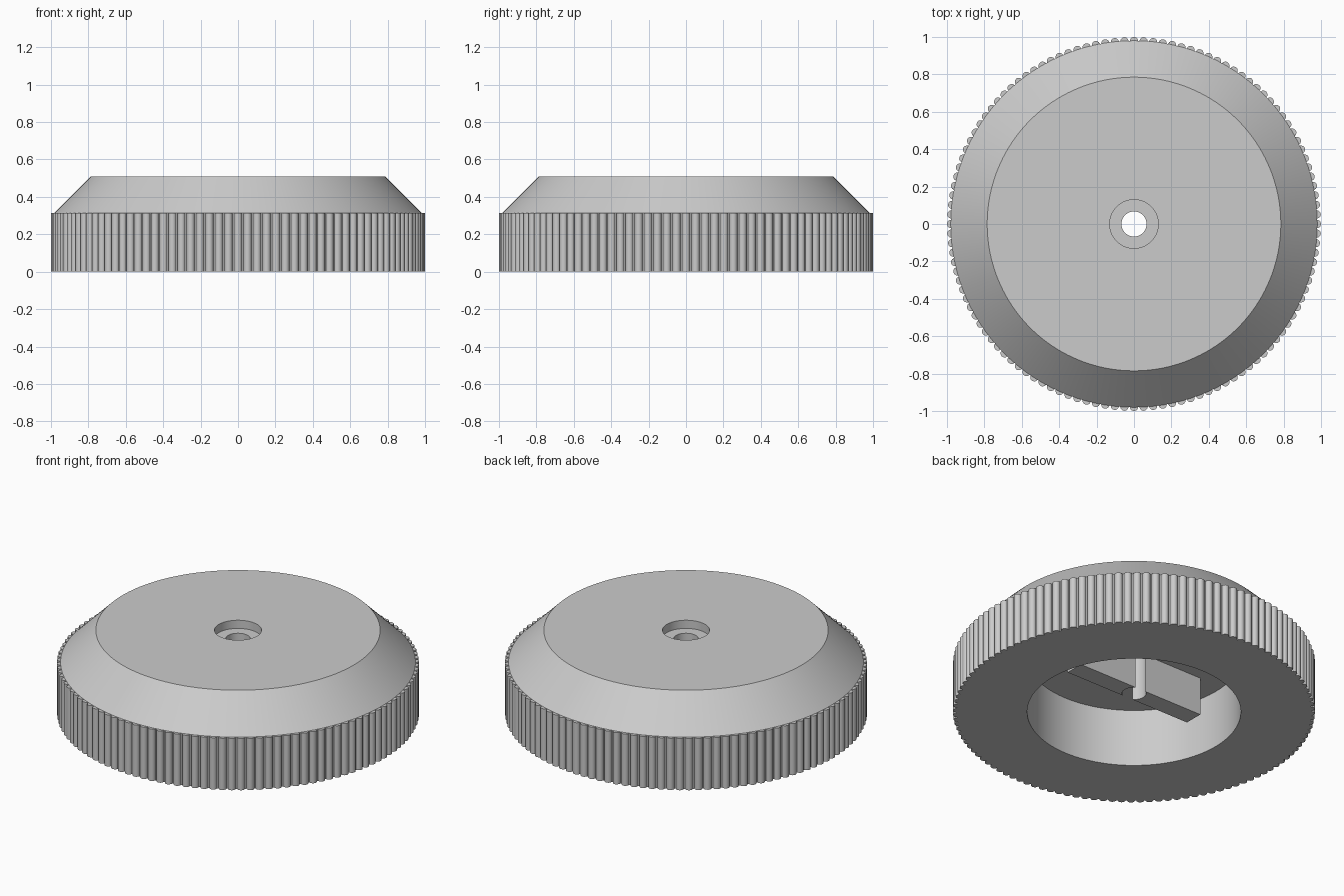
import bpy, bmesh, math

cube = bpy.data.objects.get("Cube")
if cube:
    bpy.data.objects.remove(cube, do_unlink=True)

grey = bpy.data.materials.new("plain_grey")
grey.use_nodes = True
COLOUR = (0.6, 0.6, 0.6, 1)
grey.diffuse_color = COLOUR
grey.node_tree.nodes["Principled BSDF"].inputs["Base Color"].default_value = COLOUR

HOLE_R = 0.067
CEILING = 0.35
RIM_R, RIM_Z = 0.98, 0.315


def finish(bm, name, angle=30):
    bmesh.ops.recalc_face_normals(bm, faces=bm.faces)
    mesh = bpy.data.meshes.new(name)
    bm.to_mesh(mesh)
    bm.free()
    mesh.materials.append(grey)
    obj = bpy.data.objects.new(name, mesh)
    bpy.context.collection.objects.link(obj)
    bpy.ops.object.select_all(action="DESELECT")
    obj.select_set(True)
    bpy.context.view_layer.objects.active = obj
    bpy.ops.object.shade_smooth_by_angle(angle=math.radians(angle))
    return obj


def lathe(name, profile, steps):
    bm = bmesh.new()
    rings = []
    for i in range(steps):
        a = math.tau * i / steps
        rings.append([bm.verts.new((r * math.cos(a), r * math.sin(a), z)) for r, z in profile])
    n = len(profile)
    for i in range(steps):
        a, b = rings[i], rings[(i + 1) % steps]
        for j in range(n):
            k = (j + 1) % n
            bm.faces.new((a[j], b[j], b[k], a[k]))
    return finish(bm, name)


def add_prism(bm, outline, z0, z1):
    low = [bm.verts.new((x, y, z0)) for x, y in outline]
    high = [bm.verts.new((x, y, z1)) for x, y in outline]
    bm.faces.new(low[::-1])
    bm.faces.new(high)
    n = len(outline)
    for i in range(n):
        j = (i + 1) % n
        bm.faces.new((low[i], low[j], high[j], high[i]))


# Knob body: bevelled disc with a pocket below and a counterbored hole on top
lathe("knob_body", [
    (0.59, 0), (RIM_R, 0), (RIM_R, RIM_Z), (0.785, 0.51),
    (0.13, 0.51), (0.13, 0.46), (HOLE_R, 0.46), (HOLE_R, CEILING), (0.59, CEILING),
], 160)

# Grip ribs around the rim
bm = bmesh.new()
RIBS, RIB_R, SIDES = 120, 0.022, 12
for i in range(RIBS):
    a = math.tau * i / RIBS
    cx, cy = 0.978 * math.cos(a), 0.978 * math.sin(a)
    outline = [(cx + RIB_R * math.cos(a + math.tau * s / SIDES),
                cy + RIB_R * math.sin(a + math.tau * s / SIDES)) for s in range(SIDES)]
    add_prism(bm, outline, 0, RIM_Z)
finish(bm, "grip_ribs", 40)

# Cross bar in the pocket, split in two by the central hole
HALF_W, HALF_L, ARC = 0.057, 0.43, 12
limit = math.asin(HALF_W / HOLE_R)
bm = bmesh.new()
for side in (1, -1):
    arc = [limit - 2 * limit * s / ARC for s in range(ARC + 1)]
    outline = [(HALF_L, -HALF_W), (HALF_L, HALF_W)]
    outline += [(HOLE_R * math.cos(t), HOLE_R * math.sin(t)) for t in arc]
    add_prism(bm, [(side * x, side * y) for x, y in outline], 0.118, CEILING + 0.005)
finish(bm, "drive_bar", 25)
